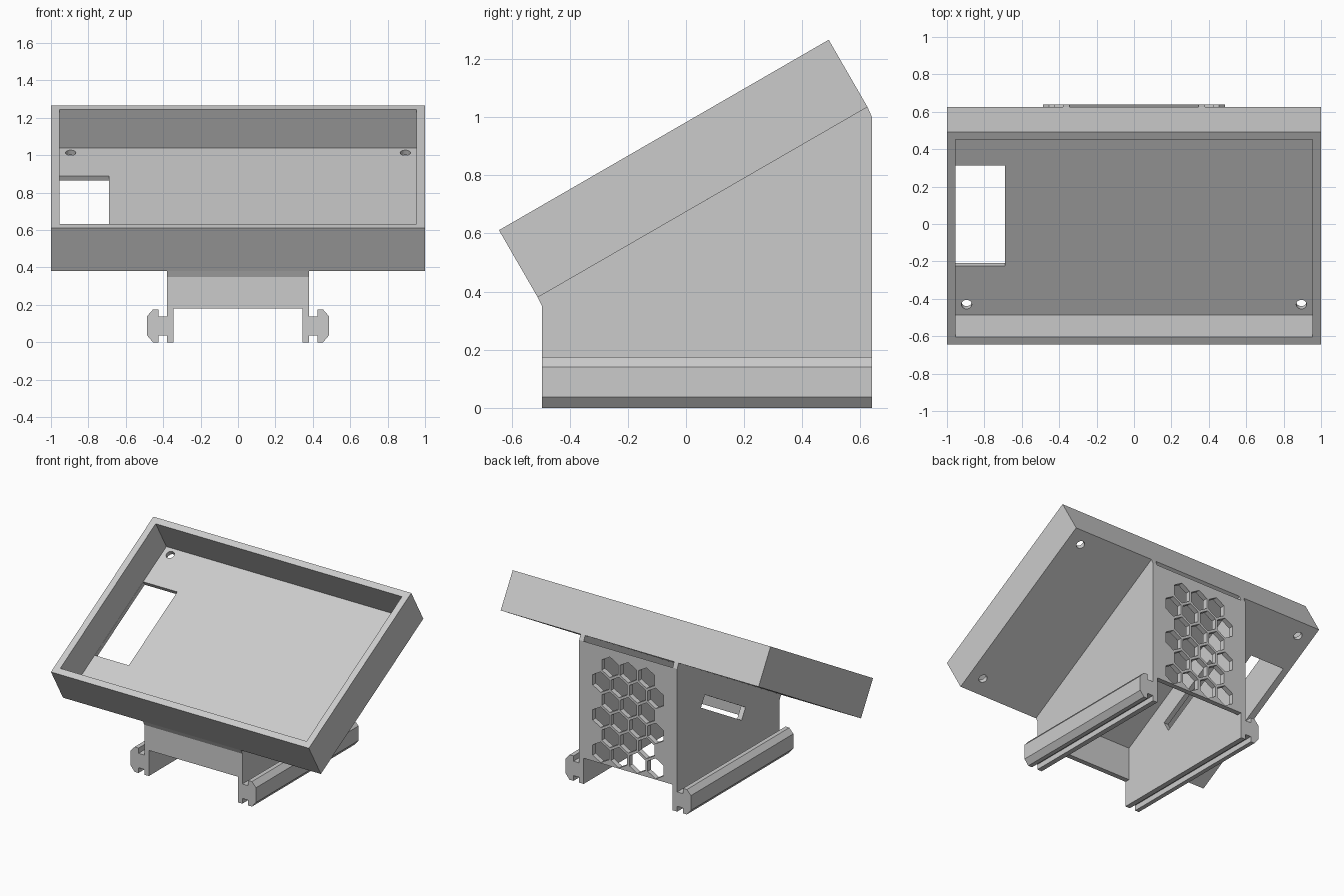
import bpy, bmesh, math
from mathutils import Matrix, Vector

if "Cube" in bpy.data.objects:
    bpy.data.objects.remove(bpy.data.objects["Cube"])

grey = bpy.data.materials.new("light grey plastic")
grey.diffuse_color = (0.6, 0.6, 0.6, 1)
grey.use_nodes = True
grey.node_tree.nodes["Principled BSDF"].inputs["Base Color"].default_value = grey.diffuse_color

# Tray frame: origin at its lower front edge, tilted back 30 degrees
TRAY_Y, TRAY_Z = -0.51, 0.38
TILT = Matrix.Translation((0, TRAY_Y, TRAY_Z)) @ Matrix.Rotation(math.radians(30), 4, 'X')
LENGTH, HEIGHT, WALL, FLOOR = 1.31, 0.267, 0.045, 0.03
FRONT, BACK, THICK = -0.495, 0.64, 0.035
INNER, OUTER = 0.345, 0.38


def finish(name, bm, matrix=Matrix()):
    bm.transform(matrix)
    bmesh.ops.recalc_face_normals(bm, faces=bm.faces)
    mesh = bpy.data.meshes.new(name)
    bm.to_mesh(mesh)
    bm.free()
    mesh.materials.append(grey)
    ob = bpy.data.objects.new(name, mesh)
    bpy.context.collection.objects.link(ob)
    return ob


def add_prism(bm, points, direction):
    face = bm.faces.new([bm.verts.new(p) for p in points])
    new = bmesh.ops.extrude_face_region(bm, geom=[face])["geom"]
    verts = [v for v in new if isinstance(v, bmesh.types.BMVert)]
    bmesh.ops.translate(bm, verts=verts, vec=Vector(direction))


def prism(name, points, direction, matrix=Matrix()):
    bm = bmesh.new()
    add_prism(bm, points, direction)
    return finish(name, bm, matrix)


def side_prism(name, yz, x0, x1):
    return prism(name, [(x0, y, z) for y, z in yz], (x1 - x0, 0, 0))


def ring(cx, cy, r, n, start=0.0):
    return [(cx + r * math.cos(start + math.tau * i / n),
             cy + r * math.sin(start + math.tau * i / n)) for i in range(n)]


def cut(ob, cutter):
    mod = ob.modifiers.new("cut", 'BOOLEAN')
    mod.operation, mod.solver, mod.object = 'DIFFERENCE', 'EXACT', cutter
    bpy.context.view_layer.update()
    deps = bpy.context.evaluated_depsgraph_get()
    mesh = bpy.data.meshes.new_from_object(ob.evaluated_get(deps))
    ob.modifiers.clear()
    ob.data = mesh
    bpy.data.objects.remove(cutter)


# Tilted display tray: a box whose top is inset and pushed down to the floor
bm = bmesh.new()
add_prism(bm, [(-1, 0, 0), (1, 0, 0), (1, LENGTH, 0), (-1, LENGTH, 0)], (0, 0, HEIGHT))
top = max(bm.faces, key=lambda f: f.calc_center_median().z)
bmesh.ops.inset_region(bm, faces=[top], thickness=WALL, use_even_offset=True)
new = bmesh.ops.extrude_face_region(bm, geom=[top])["geom"]
bmesh.ops.translate(bm, verts=[v for v in new if isinstance(v, bmesh.types.BMVert)],
                    vec=(0, 0, FLOOR - HEIGHT))
if top.is_valid:
    bmesh.ops.delete(bm, geom=[top], context='FACES_ONLY')
tray = finish("display_tray", bm, TILT)

# Cable window and four screw holes through the tray floor
bm = bmesh.new()
add_prism(bm, [(-0.954, 0.348, -0.03), (-0.69, 0.348, -0.03),
               (-0.69, 0.968, -0.03), (-0.954, 0.968, -0.03)], (0, 0, 0.1))
for x in (-0.895, 0.895):
    for v in (0.11, 1.215):
        add_prism(bm, [(a, b, -0.03) for a, b in ring(x, v, 0.028, 24)], (0, 0, 0.1))
cut(tray, finish("tray_cutter", bm, TILT))

# Stand side walls
wall_profile = [(FRONT, 0), (FRONT, 0.35), (TRAY_Y, TRAY_Z),
                (0.6245, 1.035), (BACK, 1.0), (BACK, 0)]
left_wall = side_prism("left_wall", wall_profile, -OUTER, -INNER)
side_prism("right_wall", wall_profile, INNER, OUTER)

# Sloping slot in the left wall only, parallel to the tray
slot = []
for u, w in ((-0.26, -0.043), (0.26, -0.043), (0.26, 0.043), (-0.26, 0.043)):
    c, s = math.cos(math.radians(30)), math.sin(math.radians(30))
    slot.append((0.13 + u * c - w * s, 0.535 + u * s + w * c))
cut(left_wall, side_prism("slot_cutter", slot, -0.45, -0.3))

# Front panel
side_prism("front_panel", [(FRONT, 0.18), (FRONT, 0.35), (TRAY_Y, TRAY_Z),
                           (-0.46, 0.409), (-0.46, 0.18)], -INNER, INNER)

# Back panel with a gap under the tray and honeycomb vents
back_panel = side_prism("back_panel", [(BACK, 0.18), (BACK, 1.0),
                                       (BACK - THICK, 0.98), (BACK - THICK, 0.18)],
                        -INNER, INNER)
bm = bmesh.new()
PITCH = 0.142
for row in range(6):
    count = 3 + row % 2
    for i in range(count):
        x = (i - (count - 1) / 2) * PITCH
        z = 0.872 - row * PITCH * 0.866
        add_prism(bm, [(a, BACK - 0.1, b) for a, b in ring(x, z, 0.072, 6, math.pi / 6)],
                  (0, 0.2, 0))
cut(back_panel, finish("vent_cutter", bm))

# Chamfered mounting rails joined to the walls by a web
rail = [(OUTER, 0.037), (0.425, 0.037), (0.425, 0), (0.455, 0), (0.486, 0.037),
        (0.486, 0.14), (0.455, 0.175), (0.425, 0.175), (0.425, 0.138), (OUTER, 0.138)]
for side, name in ((-1, "left_rail"), (1, "right_rail")):
    prism(name, [(side * x, FRONT, z) for x, z in rail], (0, BACK - FRONT, 0))
